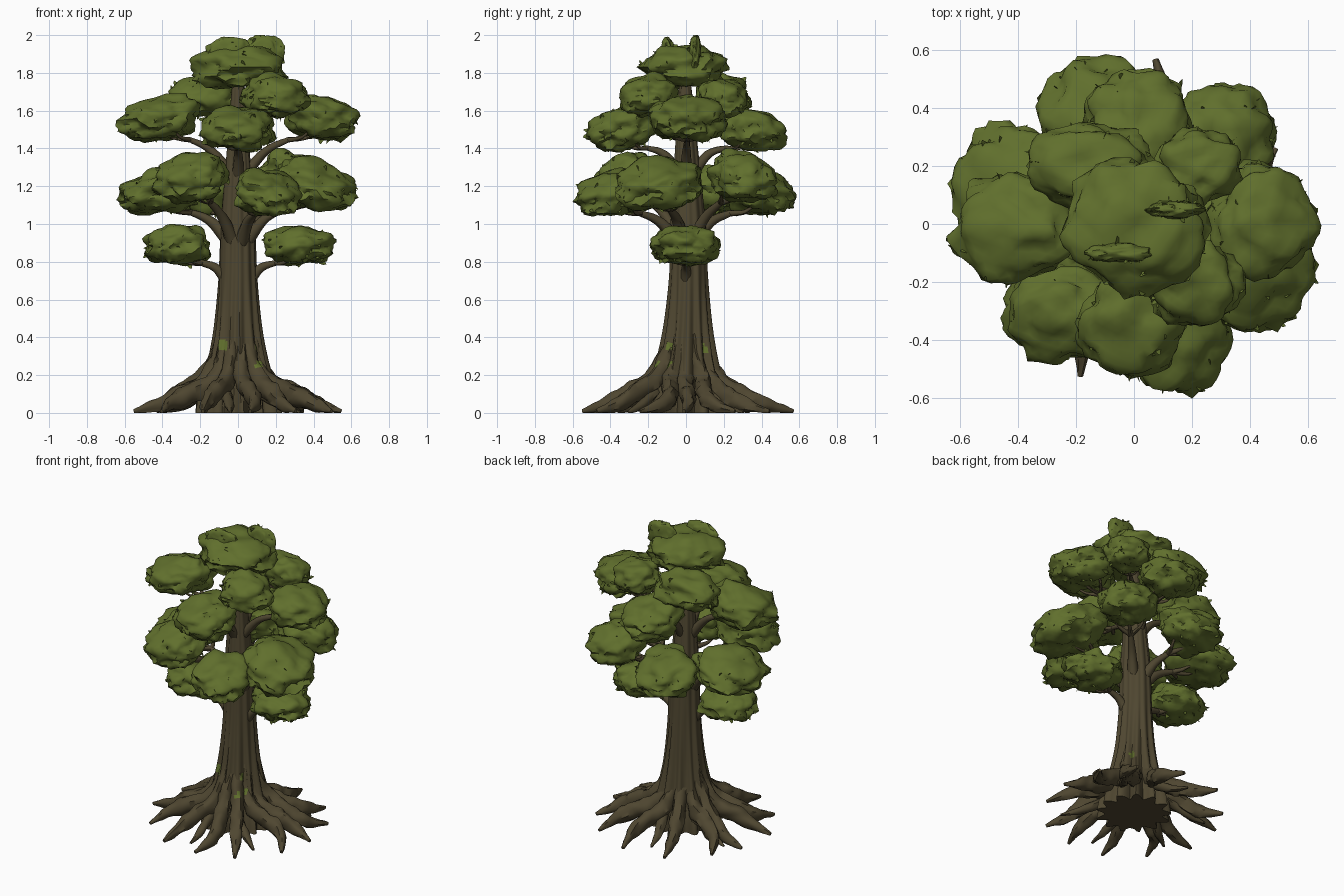
import bpy, bmesh, math, random
from mathutils import Vector, noise

random.seed(7)
if "Cube" in bpy.data.objects:
    bpy.data.objects.remove(bpy.data.objects["Cube"])


def material(name, rgb):
    m = bpy.data.materials.new(name)
    m.use_nodes = True
    m.diffuse_color = (*rgb, 1)
    m.node_tree.nodes["Principled BSDF"].inputs["Base Color"].default_value = (*rgb, 1)
    return m


BARK = material("bark brown", (0.078, 0.062, 0.03))
LEAF = material("leaf green", (0.118, 0.16, 0.026))


def finish(bm, name, mats):
    bmesh.ops.recalc_face_normals(bm, faces=bm.faces)
    mesh = bpy.data.meshes.new(name)
    bm.to_mesh(mesh)
    bm.free()
    for m in mats:
        mesh.materials.append(m)
    ob = bpy.data.objects.new(name, mesh)
    bpy.context.collection.objects.link(ob)
    bpy.ops.object.select_all(action="DESELECT")
    ob.select_set(True)
    bpy.context.view_layer.objects.active = ob
    bpy.ops.object.shade_smooth_by_angle(angle=math.radians(55))
    return ob


def loft(bm, rings):
    """Skin a list of equally long point rings and cap both ends."""
    rows = [[bm.verts.new(p) for p in ring] for ring in rings]
    n = len(rows[0])
    for a, b in zip(rows, rows[1:]):
        for i in range(n):
            j = (i + 1) % n
            bm.faces.new((a[i], a[j], b[j], b[i]))
    bm.faces.new(rows[0][::-1])
    bm.faces.new(rows[-1])


def spline(pts, steps):
    """Catmull-Rom samples through tuples of any length."""
    pts = [pts[0]] + list(pts) + [pts[-1]]
    out = []
    for a, b, c, d in zip(pts, pts[1:], pts[2:], pts[3:]):
        for k in range(steps):
            t = k / steps
            out.append([(2 * q + (r - p) * t + (2 * p - 5 * q + 4 * r - s) * t * t
                         + (3 * q - p - 3 * r + s) * t ** 3) / 2
                        for p, q, r, s in zip(a, b, c, d)])
    return out + [list(pts[-1])]


def tube(bm, pts, sides=10, steps=5, rough=0.15, tall=1.0):
    """Tapered limb through (x, y, z, radius) points, kept above the ground."""
    path = spline(pts, steps)
    rings = []
    for i, (x, y, z, r) in enumerate(path):
        c = Vector((x, y, z))
        ahead = Vector(path[min(i + 1, len(path) - 1)][:3])
        t = (ahead - Vector(path[max(i - 1, 0)][:3])).normalized()
        side = t.cross(Vector((0, 0, 1)))
        side = side.normalized() if side.length > 0.01 else Vector((1, 0, 0))
        up = side.cross(t)
        ring = []
        for k in range(sides):
            a = math.tau * k / sides
            d = side * math.cos(a) + up * math.sin(a) * tall
            p = c + d * r * (1 + rough * noise.noise(c * 14 + d * 1.5))
            p.z = max(p.z, 0.0)
            ring.append(p)
        rings.append(ring)
    loft(bm, rings)


def polar(angle, r, z, radius):
    return (r * math.cos(angle), r * math.sin(angle), z, radius)


def add_moss(bm):
    """Small green patches on the front, left and back left of the lower trunk."""
    bm.normal_update()
    for f in bm.faces:
        c = f.calc_center_median()
        front = c.y < -0.06 and (math.hypot(c.x + 0.08, (c.z - 0.36) * 0.75) < 0.025
                                 or (abs(f.normal.y) > 0.5
                                     and math.hypot(c.x - 0.11, c.z - 0.26) < 0.02))
        left = c.x > 0.06 and math.hypot(c.y + 0.085, c.z - 0.355) < 0.018
        back = c.x + c.y > 0.12 and math.hypot(c.x - c.y, c.z - 0.34) < 0.022
        f.material_index = int(front or left or back)


# Trunk: fluted loft that flares at the foot
TRUNK = [(0, 0.205), (0.08, 0.195), (0.18, 0.17), (0.3, 0.143), (0.45, 0.12), (0.65, 0.103),
         (0.85, 0.094), (1.0, 0.09), (1.2, 0.075), (1.45, 0.055), (1.7, 0.035), (1.82, 0.02)]
bm = bmesh.new()
rings = []
for z, r in spline(TRUNK, 8):
    flute = 0.03 + 0.11 * max(0, 1 - z / 0.75)
    ring = []
    for k in range(96):
        a = math.tau * k / 96
        wob = noise.noise(Vector((math.cos(a) * 3, math.sin(a) * 3, z * 1.2)))
        rr = r * (1 + flute * math.cos(13 * a + 1.5 * wob) + 0.09 * wob)
        ring.append((rr * math.cos(a), rr * math.sin(a) + 0.015 * math.sin(z * 2), z))
    rings.append(ring)
loft(bm, rings)
add_moss(bm)
finish(bm, "trunk", [BARK, LEAF])

# Roots: a ring of winding limbs, some forked
bm = bmesh.new()
COUNT = 13
for i in range(COUNT):
    a = math.tau * i / COUNT + random.uniform(-0.06, 0.06)
    reach = random.uniform(0.54, 0.58)
    bend = random.uniform(-0.18, 0.18)
    high = random.uniform(0.85, 1.1)
    tube(bm, [polar(a, 0.07, 0.46, 0.025), polar(a, 0.108, 0.3 * high, 0.036),
              polar(a, 0.19, 0.17 * high, 0.042), polar(a + bend, 0.3, 0.11 * high, 0.043),
              polar(a + bend, 0.42, 0.05, 0.033), polar(a, reach, 0.008, 0.009)],
         sides=12, steps=7, rough=0.4, tall=1.2)
    if i % 2:
        tube(bm, [polar(a, 0.2, 0.11, 0.03), polar(a + 0.2, 0.33, 0.04, 0.025),
                  polar(a + 0.25, 0.45, 0.004, 0.007)], rough=0.4)
add_moss(bm)
finish(bm, "roots", [BARK, LEAF])


def clump(name, centre, size, droop=0.0):
    """Leafy pad: lumpy dome, lower and thinner outwards, with loose leaves."""
    bm = bmesh.new()
    bmesh.ops.create_icosphere(bm, subdivisions=4, radius=1)
    c = Vector(centre)
    outward = Vector((c.x, c.y, 0)).normalized()
    seed = c * 9
    for v in bm.verts:
        d = v.co.normalized()
        power = 2.3 if d.z > 0 else 2.8
        box = (math.hypot(d.x, d.y) ** power + abs(d.z) ** power) ** (-1 / power)
        lump = 1 + 0.24 * noise.noise(d * 1.8 + seed) + 0.12 * noise.noise(d * 3.6 + seed)
        if d.z < 0:
            lump += 0.12 * noise.noise(d * 8 + seed)
        p = d * box * lump
        out = p.dot(outward)
        p.z = p.z * (1 - droop * 0.5 * out) - droop * out
        v.co = c + Vector(p[k] * size[k] for k in range(3))
    bm.normal_update()
    skin = [(v.co.copy(), v.normal.copy()) for v in bm.verts if v.normal.z < 0.8]
    for p, n in random.sample(skin, 26):
        t = n.cross(Vector((random.uniform(-1, 1), random.uniform(-1, 1), 0.3))).normalized()
        s = random.uniform(0.008, 0.018)
        tip = (n * 0.6 + t * random.uniform(-1.5, 1.5)).normalized()
        bm.faces.new([bm.verts.new(q) for q in
                      (p - t * s - n * 0.006, p + t * s - n * 0.006,
                       p + t * s * 0.6 + tip * s, p + tip * s * 1.4)])
    for v in bm.verts:
        v.co.z = min(v.co.z, 2.0)
    finish(bm, name, [LEAF])


def limb(bm, start_z, centre, size, thick):
    """Branch from the trunk that forks into twigs under a leaf pad."""
    x, y, z = centre
    a = math.atan2(y, x)
    r = math.hypot(x, y)
    low = z - size[2] * 0.8
    fork = polar(a, r * 0.6, start_z + (low - start_z) * 0.8, thick * 0.5)
    tube(bm, [polar(a, 0.02, start_z - 0.1, thick * 1.2),
              polar(a, r * 0.33, start_z + (low - start_z) * 0.35, thick * 0.8), fork])
    for turn, far in ((-0.28, 0.95), (0, 1.1), (0.28, 0.9)):
        tube(bm, [fork, polar(a + turn * 0.7, r * (0.6 + far) / 2, low - 0.012, thick * 0.3),
                  polar(a + turn, r * far, low + 0.05, thick * 0.18)], sides=7, steps=4)


# Tiers: (limb height, limb thickness, droop, [(centre, size), ...])
TIERS = {
    "lower": (0.73, 0.032, 0.0, [((-0.32, 0, 0.89), (0.175, 0.17, 0.1)),
                                 ((0.33, 0, 0.89), (0.175, 0.17, 0.1))]),
    "middle": (0.97, 0.034, 0.25, [((-0.25, -0.31, 1.25), (0.19, 0.165, 0.12)),
                                   ((0.155, -0.4, 1.165), (0.17, 0.175, 0.11)),
                                   ((0.4, -0.14, 1.21), (0.215, 0.22, 0.13)),
                                   ((0.3, 0.305, 1.25), (0.18, 0.17, 0.125)),
                                   ((-0.13, 0.39, 1.175), (0.195, 0.18, 0.12)),
                                   ((-0.41, 0.12, 1.175), (0.205, 0.22, 0.115))]),
    "upper": (1.34, 0.028, 0.22, [((-0.42, -0.01, 1.56), (0.205, 0.18, 0.11)),
                                  ((0.0, -0.34, 1.505), (0.185, 0.175, 0.11)),
                                  ((0.445, 0.01, 1.56), (0.182, 0.187, 0.11)),
                                  ((0.01, 0.35, 1.505), (0.175, 0.175, 0.11))]),
    "high": (1.56, 0.02, 0.15, [((-0.15, 0.2, 1.68), (0.21, 0.145, 0.105)),
                                ((0.2, -0.2, 1.68), (0.165, 0.15, 0.1)),
                                ((0.22, 0.2, 1.67), (0.145, 0.125, 0.1))]),
}
branches = bmesh.new()
for tier, (start, thick, droop, pads) in TIERS.items():
    for i, (centre, size) in enumerate(pads):
        limb(branches, start, centre, size, thick)
        clump(f"{tier}_foliage_{i + 1}", centre, size, droop)
finish(branches, "branches", [BARK])

# Crown: broad dome with two thin upright tufts
clump("crown_foliage", (0.01, 0, 1.83), (0.24, 0.22, 0.11))
clump("crown_tuft_right", (-0.05, -0.1, 1.905), (0.12, 0.035, 0.085))
clump("crown_tuft_left", (0.14, 0.05, 1.905), (0.1, 0.03, 0.095))
